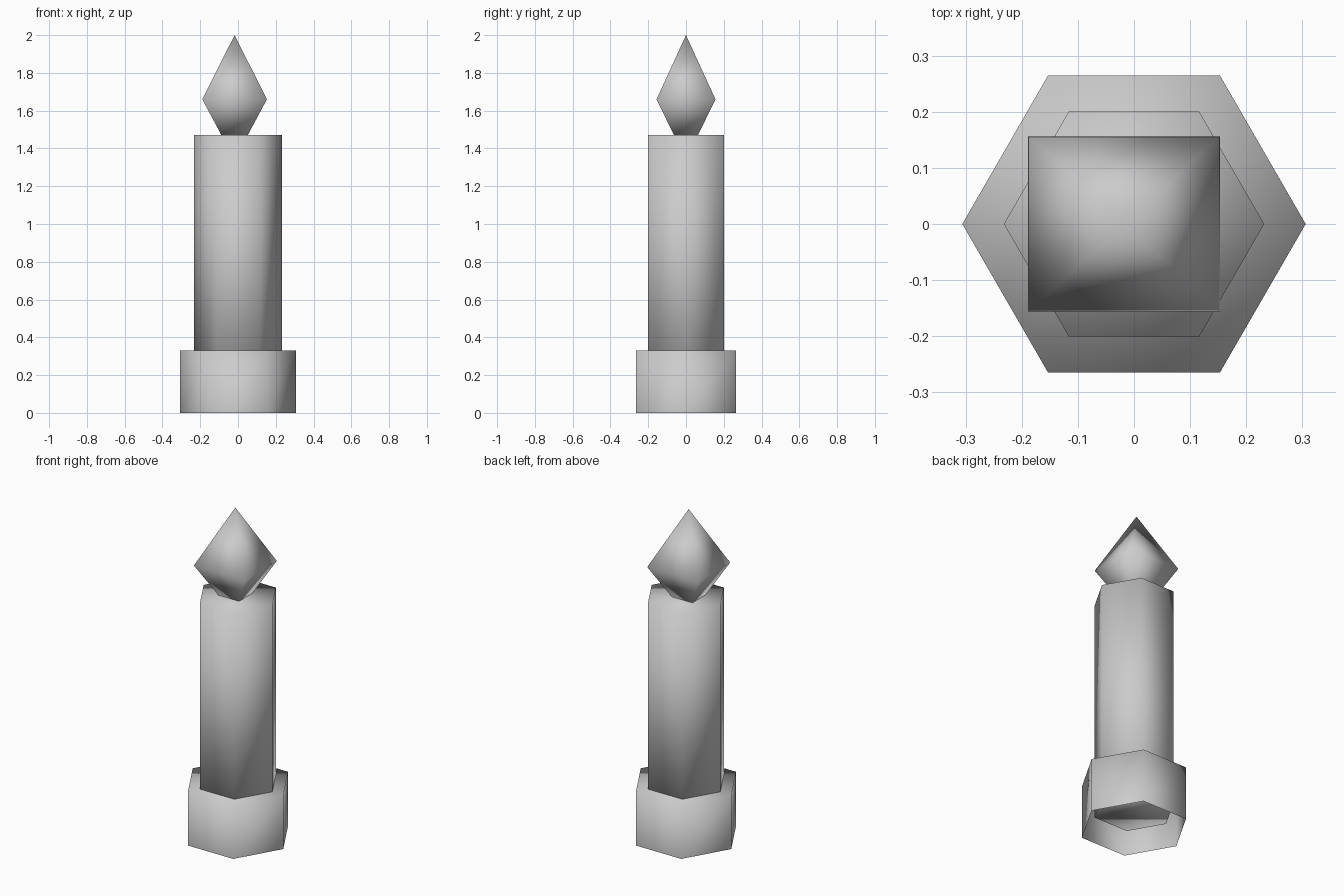
import bpy
import bmesh
from math import cos, sin, pi

cube = bpy.data.objects.get("Cube")
if cube:
    bpy.data.objects.remove(cube, do_unlink=True)

# One plain grey for the whole candle
GREY = (0.6, 0.6, 0.6, 1)
grey = bpy.data.materials.new("plain grey")
grey.use_nodes = True
grey.diffuse_color = GREY
grey.node_tree.nodes["Principled BSDF"].inputs["Base Color"].default_value = GREY


def finish(name, bm):
    bmesh.ops.recalc_face_normals(bm, faces=bm.faces)
    mesh = bpy.data.meshes.new(name)
    bm.to_mesh(mesh)
    bm.free()
    mesh.materials.append(grey)
    mesh.shade_smooth()
    obj = bpy.data.objects.new(name, mesh)
    bpy.context.collection.objects.link(obj)
    return obj


def hex_prism(name, radius, bottom, top, bottom_cap=True):
    """Six-sided prism with corners on the x axis."""
    bm = bmesh.new()
    rings = [[bm.verts.new((radius * cos(i * pi / 3), radius * sin(i * pi / 3), z))
              for i in range(6)] for z in (bottom, top)]
    low, high = rings
    for i in range(6):
        j = (i + 1) % 6
        bm.faces.new((low[i], low[j], high[j], high[i]))
    bm.faces.new(high)
    if bottom_cap:
        bm.faces.new(low[::-1])
    return finish(name, bm)


def bipyramid(name, x, half_x, half_y, bottom, middle, top):
    """Four-sided double pyramid."""
    bm = bmesh.new()
    ring = [bm.verts.new((x + sx * half_x, sy * half_y, middle))
            for sx, sy in ((1, 1), (-1, 1), (-1, -1), (1, -1))]
    for z in (bottom, top):
        tip = bm.verts.new((x, 0, z))
        for i in range(4):
            bm.faces.new((ring[i], ring[(i + 1) % 4], tip))
    return finish(name, bm)


# Holder is hollow underneath; the wax column pokes through its top
hex_prism("candle_holder", 0.306, 0, 0.33, bottom_cap=False)
hex_prism("candle_body", 0.232, 0.115, 1.47)
bipyramid("flame", -0.018, 0.171, 0.156, 1.34, 1.66, 2.0)
